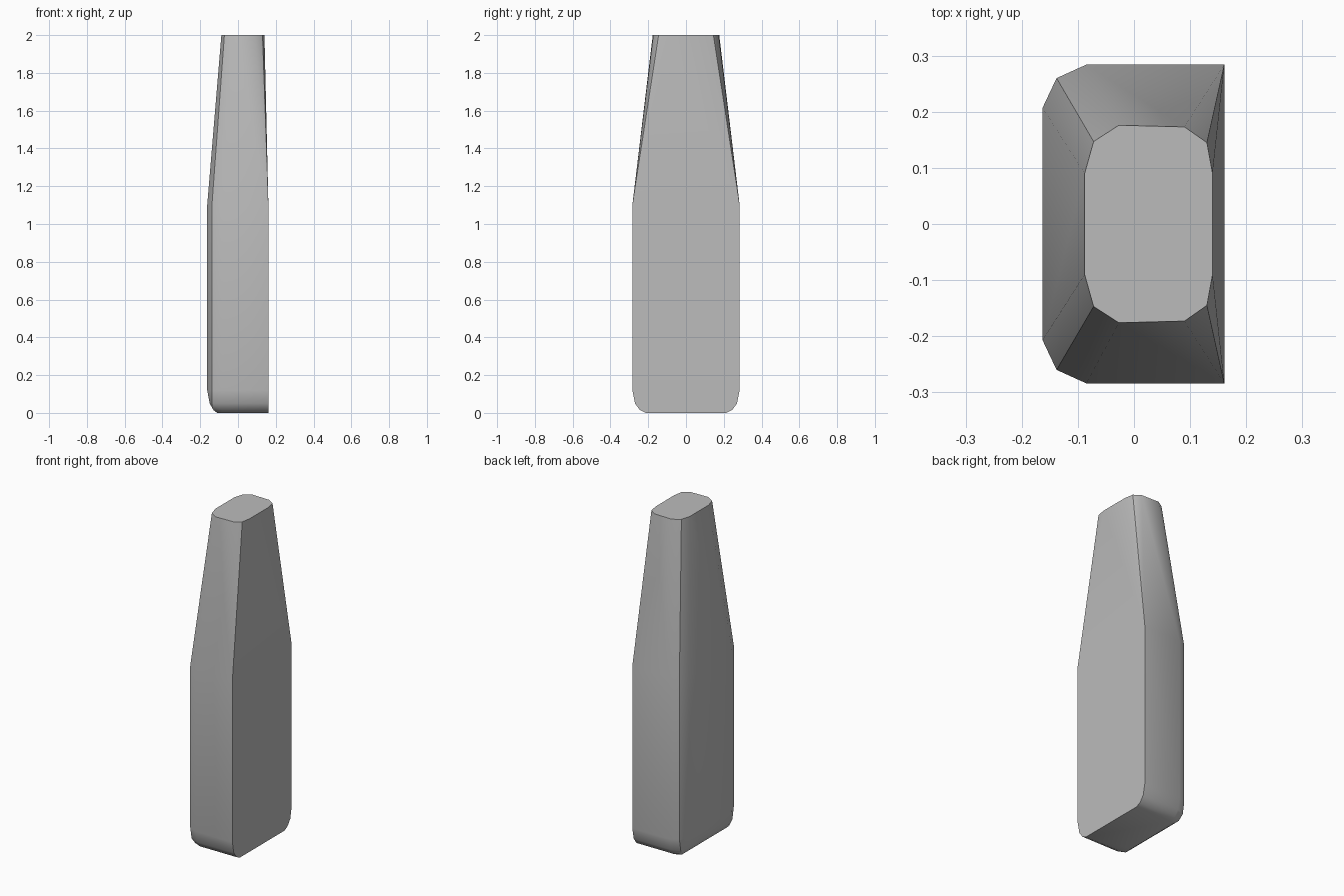
import bpy, bmesh, math

cube = bpy.data.objects.get("Cube")
if cube:
    bpy.data.objects.remove(cube, do_unlink=True)

# one plain grey
grey = bpy.data.materials.new("plain grey")
grey.use_nodes = True
COLOUR = (0.5, 0.5, 0.5, 1)
grey.diffuse_color = COLOUR
grey.node_tree.nodes["Principled BSDF"].inputs["Base Color"].default_value = COLOUR

# half outlines on the +y side: chamfered on -x, square on +x
BODY = [(-0.163, 0.207), (-0.138, 0.26), (-0.085, 0.284)] + [(0.161, 0.284)] * 3
TIP = [(-0.088, 0.09), (-0.072, 0.147), (-0.027, 0.176),
       (0.09, 0.173), (0.13, 0.145), (0.14, 0.09)]


def full_ring(half, z, y_inset=0.0, x_min=-1.0):
    """Mirror a half outline across y = 0 and pull in its rounded sides."""
    y_max = max(y for x, y in half)
    k = 1 - y_inset / y_max
    side = [(max(x, x_min), y * k) for x, y in half]
    return [(x, y, z) for x, y in side] + [(x, -y, z) for x, y in reversed(side)]


# rounded base, straight body, tapered tip
rings = [full_ring(BODY, 0.0, 0.07, -0.11),
         full_ring(BODY, 0.015, 0.04, -0.13),
         full_ring(BODY, 0.05, 0.014, -0.15),
         full_ring(BODY, 0.12),
         full_ring(BODY, 1.1),
         full_ring(TIP, 2.0)]

bm = bmesh.new()
loops = [[bm.verts.new(p) for p in ring] for ring in rings]
for low, high in zip(loops, loops[1:]):
    n = len(low)
    for i in range(n):
        j = (i + 1) % n
        bm.faces.new((low[i], low[j], high[j], high[i]))
bm.faces.new(loops[0])
bm.faces.new(loops[-1])
bmesh.ops.remove_doubles(bm, verts=bm.verts, dist=0.0005)
bmesh.ops.recalc_face_normals(bm, faces=bm.faces)

mesh = bpy.data.meshes.new("tapered_block")
bm.to_mesh(mesh)
bm.free()
mesh.materials.append(grey)
block = bpy.data.objects.new("tapered_block", mesh)
bpy.context.collection.objects.link(block)

# smooth the rounded sides, keep the real corners sharp
bpy.ops.object.select_all(action='DESELECT')
block.select_set(True)
bpy.context.view_layer.objects.active = block
bpy.ops.object.shade_smooth_by_angle(angle=math.radians(40))
